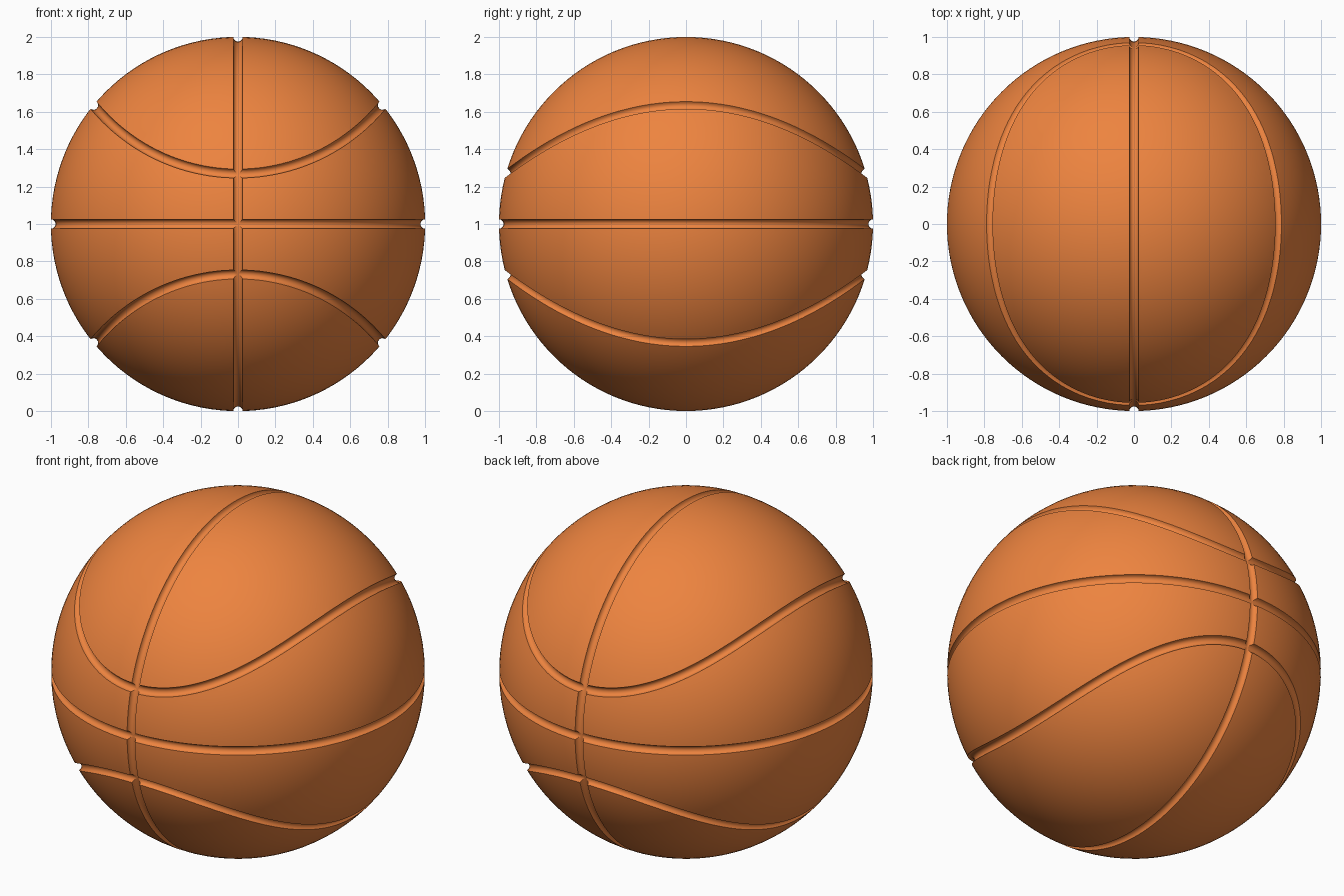
import bpy, bmesh
from math import sin, cos, pi, sqrt
from mathutils import Vector

if "Cube" in bpy.data.objects:
    bpy.data.objects.remove(bpy.data.objects["Cube"])

CENTRE = Vector((0, 0, 1))
GROOVE = 0.025          # groove radius
LOW, HIGH = 0.27, 0.635  # heights of the curved seam above the equator
STEPS, SIDES = 160, 14


def equator(t):
    return Vector((cos(t), sin(t), 0))


def meridian(t):
    return Vector((0, cos(t), sin(t)))


def curved(t, sign):
    # saddle-shaped loop lying on the sphere
    y_max = sqrt(1 - LOW ** 2)
    y = y_max * sin(t)
    z = HIGH - (HIGH - LOW) * sin(t) ** 2
    x = sqrt(max(0, 1 - y * y - z * z))
    return Vector((x if cos(t) >= 0 else -x, y, sign * z))


def ring_cutter(name, path):
    """Closed tube following a path on the unit sphere."""
    bm = bmesh.new()
    pts = [path(2 * pi * (i + 0.37) / STEPS) for i in range(STEPS)]
    rings = []
    for i, p in enumerate(pts):
        out = p.normalized()
        tangent = (pts[(i + 1) % STEPS] - pts[i - 1]).normalized()
        side = out.cross(tangent).normalized()
        ring = []
        for k in range(SIDES):
            a = 2 * pi * (k + 0.5) / SIDES
            ring.append(bm.verts.new(CENTRE + p + GROOVE * (cos(a) * out + sin(a) * side)))
        rings.append(ring)
    for i in range(STEPS):
        a, b = rings[i - 1], rings[i]
        for k in range(SIDES):
            bm.faces.new((a[k - 1], a[k], b[k], b[k - 1]))
    bmesh.ops.recalc_face_normals(bm, faces=bm.faces)
    mesh = bpy.data.meshes.new(name)
    bm.to_mesh(mesh)
    bm.free()
    obj = bpy.data.objects.new(name, mesh)
    bpy.context.collection.objects.link(obj)
    obj.hide_render = True
    return obj


# Ball body, poles on the x axis
bpy.ops.mesh.primitive_uv_sphere_add(segments=128, ring_count=64, radius=1,
                                     location=CENTRE, rotation=(0, pi / 2, 0))
ball = bpy.context.object
ball.name = "ball"

# Seam grooves
cutters = [
    ring_cutter("equator_groove_cutter", equator),
    ring_cutter("meridian_groove_cutter", meridian),
    ring_cutter("upper_groove_cutter", lambda t: curved(t, 1)),
    ring_cutter("lower_groove_cutter", lambda t: curved(t, -1)),
]
for cutter in cutters:
    mod = ball.modifiers.new(cutter.name, 'BOOLEAN')
    mod.operation = 'DIFFERENCE'
    mod.solver = 'EXACT'
    mod.object = cutter
    bpy.ops.object.modifier_apply(modifier=mod.name)
for cutter in cutters:
    bpy.data.objects.remove(cutter)

bpy.ops.object.shade_smooth_by_angle(angle=pi / 6)

# Orange rubber
mat = bpy.data.materials.new("orange_rubber")
mat.diffuse_color = (0.85, 0.23, 0.05, 1)
mat.use_nodes = True
mat.node_tree.nodes["Principled BSDF"].inputs["Base Color"].default_value = mat.diffuse_color
ball.data.materials.clear()
ball.data.materials.append(mat)
